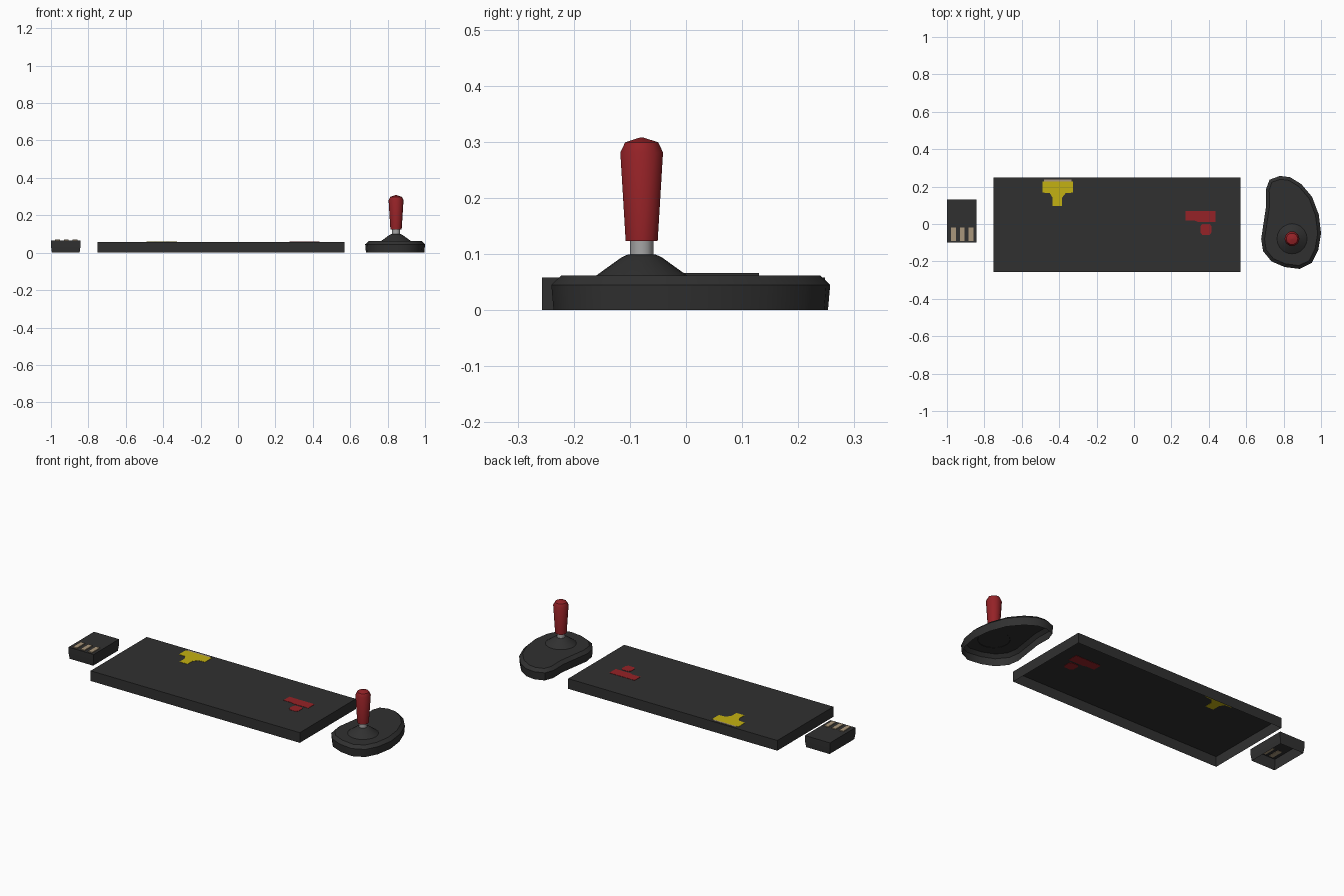
import bpy, bmesh, math

cube = bpy.data.objects.get("Cube")
if cube:
    bpy.data.objects.remove(cube, do_unlink=True)


def material(name, r, g, b):
    m = bpy.data.materials.new(name)
    m.use_nodes = True
    m.diffuse_color = (r, g, b, 1)
    m.node_tree.nodes["Principled BSDF"].inputs["Base Color"].default_value = (r, g, b, 1)
    return m


charcoal = material("charcoal", 0.03, 0.03, 0.03)
red = material("red", 0.3, 0.016, 0.02)
yellow = material("yellow", 0.55, 0.44, 0.006)
tan = material("tan", 0.4, 0.31, 0.2)
steel = material("steel", 0.38, 0.38, 0.38)


def loft(name, rings, mat, top=True, bottom=True, angle=40):
    """Skin a stack of equal-sized point rings, with optional end caps."""
    bm = bmesh.new()
    rows = [[bm.verts.new(p) for p in ring] for ring in rings]
    n = len(rows[0])
    for low, high in zip(rows, rows[1:]):
        for i in range(n):
            j = (i + 1) % n
            bm.faces.new((low[i], low[j], high[j], high[i]))
    if top:
        bm.faces.new(rows[-1])
    if bottom:
        bm.faces.new(rows[0][::-1])
    mesh = bpy.data.meshes.new(name)
    bm.to_mesh(mesh)
    bm.free()
    mesh.materials.append(mat)
    obj = bpy.data.objects.new(name, mesh)
    bpy.context.collection.objects.link(obj)
    bpy.ops.object.select_all(action="DESELECT")
    obj.select_set(True)
    bpy.context.view_layer.objects.active = obj
    bpy.ops.object.shade_smooth_by_angle(angle=math.radians(angle))
    return obj


def prism(name, outline, z0, z1, mat, **kw):
    return loft(name, [[(x, y, z) for x, y in outline] for z in (z0, z1)], mat, **kw)


def rect(x0, x1, y0, y1):
    return [(x0, y0), (x1, y0), (x1, y1), (x0, y1)]


def inset(outline, d):
    """Move each point of a counter-clockwise outline inward by d."""
    result = []
    for i, (x, y) in enumerate(outline):
        (ax, ay), (bx, by) = outline[i - 1], outline[(i + 1) % len(outline)]
        tx, ty = bx - ax, by - ay
        length = math.hypot(tx, ty)
        result.append((x - ty / length * d, y + tx / length * d))
    return result


def turned(name, profile, sides, mat, **kw):
    """Revolve (radius, height) points about the stick axis."""
    rings = [[(0.845 + r * math.cos(math.tau * i / sides),
               -0.079 + r * math.sin(math.tau * i / sides), z)
              for i in range(sides)] for r, z in profile]
    return loft(name, rings, mat, **kw)


# Large panel: softly shaded shell, open underneath
SLAB = 0.058
panel = prism("panel", rect(-0.75, 0.57, -0.257, 0.248), 0, SLAB, charcoal, bottom=False)
panel.data.shade_smooth()

# Painted marks show on both faces of the panel skin
Z0, Z1 = SLAB - 0.0015, SLAB + 0.0015
yellow_t = [(-0.49, 0.168), (-0.45, 0.165), (-0.435, 0.14), (-0.435, 0.095),
            (-0.385, 0.095), (-0.385, 0.14), (-0.365, 0.165), (-0.325, 0.168),
            (-0.325, 0.228), (-0.49, 0.228)]
prism("yellow_mark", yellow_t, Z0, Z1, yellow)
prism("yellow_mark_edge", rect(-0.48, -0.335, 0.228, 0.237), Z0, Z1, tan)
prism("red_mark_bar", [(0.275, 0.018), (0.325, 0.018), (0.34, 0.012), (0.435, 0.012),
                       (0.435, 0.07), (0.275, 0.07)], Z0, Z1, red)
prism("red_mark_dot", [(0.365, -0.058), (0.405, -0.058), (0.414, -0.045), (0.414, -0.012),
                       (0.405, 0.0), (0.365, 0.0), (0.355, -0.012), (0.355, -0.045)],
      Z0, Z1, red)

# Small box, open underneath, with three raised strips
box = rect(-1.0, -0.842, -0.1, 0.13)
loft("small_box", [[(x, y, z) for x, y in inset(box, d)]
                   for d, z in ((0.006, 0), (0, 0.035), (0, 0.066))],
     charcoal, bottom=False, angle=20)
for i in range(3):
    x = -0.979 + 0.0475 * i
    prism("box_strip_%d" % (i + 1), rect(x, x + 0.026, -0.09, -0.02), 0.064, 0.071, tan)

# Kidney-shaped stick base, open underneath
kidney = [(0.725, 0.237), (0.705, 0.185), (0.707, 0.1), (0.692, 0.0), (0.68, -0.08),
          (0.69, -0.145), (0.735, -0.2), (0.805, -0.23), (0.885, -0.24), (0.95, -0.208),
          (0.985, -0.14), (1.0, -0.05), (0.988, 0.05), (0.952, 0.145), (0.895, 0.213),
          (0.835, 0.25), (0.78, 0.257)]
loft("stick_base", [[(x, y, z) for x, y in inset(kidney, d)]
                    for d, z in ((0.004, 0), (0, 0.045), (0.018, 0.062))],
     charcoal, bottom=False)

# Stick: boot, shaft and grip
turned("stick_boot", [(0.082, 0.061), (0.036, 0.094), (0.025, 0.099)], 20, charcoal, bottom=False)
turned("stick_shaft", [(0.021, 0.09), (0.021, 0.13)], 12, steel)
turned("stick_grip", [(0.03, 0.123), (0.04, 0.281), (0.031, 0.299), (0.002, 0.308)], 10, red)
